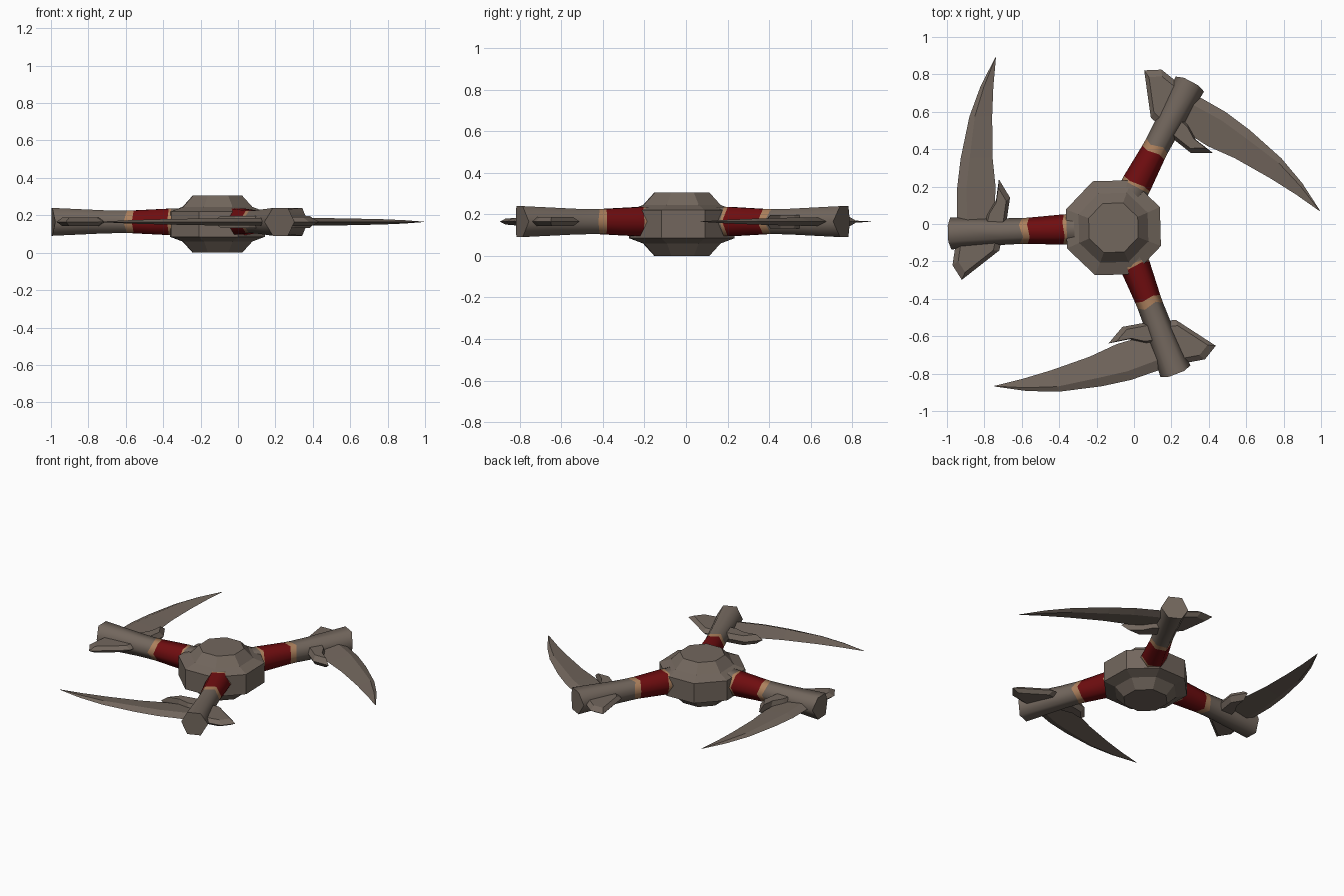
import bpy, bmesh, math
from mathutils import Matrix, Vector

old = bpy.data.objects.get("Cube")
if old:
    bpy.data.objects.remove(old, do_unlink=True)


def material(name, rgb):
    m = bpy.data.materials.new(name)
    m.use_nodes = True
    m.diffuse_color = (*rgb, 1)
    m.node_tree.nodes["Principled BSDF"].inputs["Base Color"].default_value = (*rgb, 1)
    return m


METAL = material("worn bronze grey", (0.17, 0.135, 0.11))
RED = material("dark red wrap", (0.16, 0.004, 0.005))
TAN = material("tan trim", (0.42, 0.22, 0.11))
MID = 0.165


def loft(name, rings, mats, matrix, band=None, smooth=0):
    """Skin equal-length rings, cap both ends, and colour each band."""
    bm = bmesh.new()
    loops = [[bm.verts.new(p) for p in ring] for ring in rings]
    n = len(loops[0])
    for k, (a, b) in enumerate(zip(loops, loops[1:])):
        for i in range(n):
            j = (i + 1) % n
            f = bm.faces.new((a[i], a[j], b[j], b[i]))
            f.material_index = band[k] if band else 0
    bm.faces.new(loops[0])
    bm.faces.new(loops[-1])
    bmesh.ops.remove_doubles(bm, verts=bm.verts, dist=0.0005)
    bmesh.ops.recalc_face_normals(bm, faces=bm.faces)
    me = bpy.data.meshes.new(name)
    bm.to_mesh(me)
    bm.free()
    for m in mats:
        me.materials.append(m)
    ob = bpy.data.objects.new(name, me)
    bpy.context.collection.objects.link(ob)
    ob.matrix_world = matrix
    if smooth:
        bpy.ops.object.select_all(action='DESELECT')
        ob.select_set(True)
        bpy.context.view_layer.objects.active = ob
        bpy.ops.object.shade_smooth_by_angle(angle=math.radians(smooth))
    return ob


def polygon(radius, sides, turn=0):
    steps = [turn + math.tau * i / sides for i in range(sides)]
    return [(radius * math.cos(a), radius * math.sin(a)) for a in steps]


# Octagonal hub, stepped above and below
HUB = [(0.142, 0), (0.2, 0.06), (0.272, 0.085), (0.272, 0.22), (0.2, 0.245), (0.142, 0.305)]
loft("hub", [[(x, y, z) for x, y in polygon(r, 8, math.radians(24))] for r, z in HUB],
     [METAL], Matrix.Translation((-0.11, -0.02, 0)))

# Arm stations: distance, radius, raggedness
ARM = [(0.1, 0.083, 0), (0.25, 0.081, 0), (0.267, 0.081, 0.005), (0.455, 0.07, 0.006),
       (0.495, 0.069, 0.01), (0.6, 0.071, 0), (0.87, 0.086, 0)]
BANDS = [0, 2, 1, 2, 0, 0]


def arm(name, matrix):
    rings = []
    for u, r, rag in ARM:
        ring = []
        for i, (v, z) in enumerate(polygon(r, 6)):
            end = 0.015 if u == ARM[-1][0] and i % 3 else 0
            ring.append((u + end + (rag if i % 2 else -rag), v, z))
        rings.append(ring)
    loft(name, rings, [METAL, RED, TAN], matrix, BANDS, 62)


# Blade stations: across position, outer edge, ridge, inner edge, half thickness
BLADE = [(-0.02, 0.83, 0.77, 0.64, 0.02), (0.08, 0.833, 0.78, 0.635, 0.02),
         (0.24, 0.828, 0.778, 0.622, 0.02), (0.4, 0.803, 0.755, 0.633, 0.018),
         (0.62, 0.749, 0.72, 0.627, 0.014), (0.78, 0.684, 0.665, 0.615, 0.009),
         (0.931, 0.6, 0.598, 0.596, 0.001)]


def blade(name, matrix):
    loft(name, [[(o, v, 0), (m, v, t), (i, v, 0), (m, v, -t)] for v, o, m, i, t in BLADE],
         [METAL], matrix)


def plate(name, outline, half, shrink, matrix):
    """Flat piece with a bevelled rim."""
    c = sum((Vector(p) for p in outline), Vector((0, 0))) / len(outline)
    rings = []
    for z, s in ((-half, shrink), (0, 1), (half, shrink)):
        rings.append([(*(c + (Vector(p) - c) * s), z) for p in outline])
    loft(name, rings, [METAL], matrix)


TANG = [(0.83, 0.03), (0.867, -0.17), (0.82, -0.25), (0.614, -0.1), (0.58, 0.03)]
GUARD = [(0.58, 0), (0.547, 0.18), (0.603, 0.281), (0.622, 0.17), (0.675, 0.09), (0.7, 0)]

# Three arms, each with its curved blade
for label, degrees, x, y in (("right", 182, -0.11, -0.02), ("back", 62, -0.11, -0.02),
                             ("front", -69, -0.09, 0.025)):
    place = (Matrix.Translation((x, y, MID)) @ Matrix.Rotation(math.radians(degrees), 4, 'Z')
             @ Matrix.Scale(-1, 4, (0, 1, 0)))
    # bake the mirrored direction into a proper rotation: half turn about the arm
    place = place @ Matrix.Scale(-1, 4, (0, 0, 1))
    arm(label + "_arm", place)
    blade(label + "_blade", place)
    plate(label + "_tang", TANG, 0.022, 0.75, place)
    plate(label + "_guard", GUARD, 0.032, 0.72, place)
